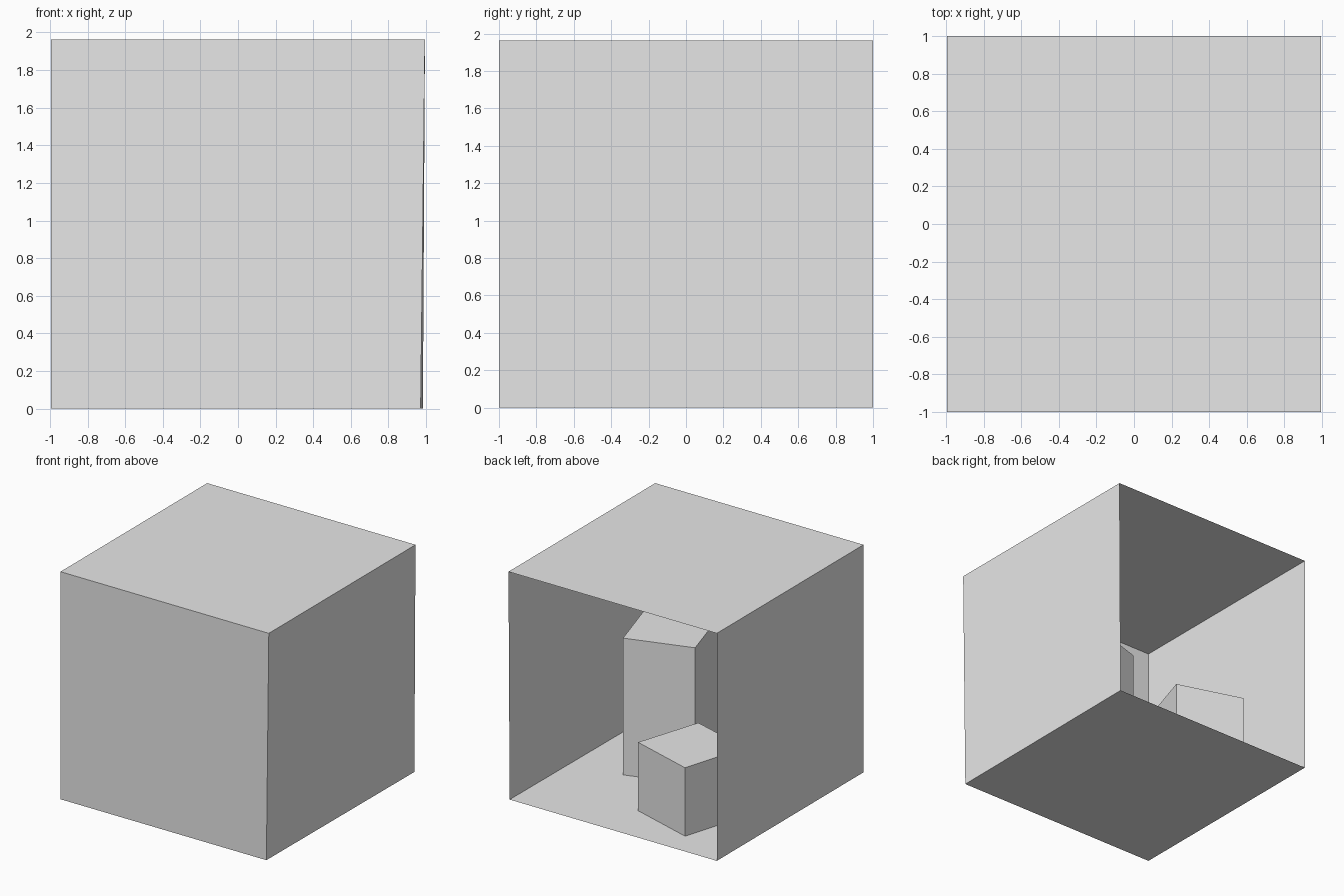
import bpy
import bmesh
from mathutils import Vector

if "Cube" in bpy.data.objects:
    bpy.data.objects.remove(bpy.data.objects["Cube"], do_unlink=True)

# One plain grey for everything
grey = bpy.data.materials.new("plain_grey")
grey.use_nodes = True
colour = (0.8, 0.8, 0.8, 1)
grey.diffuse_color = colour
grey.node_tree.nodes["Principled BSDF"].inputs["Base Color"].default_value = colour


def make_object(name, bm):
    mesh = bpy.data.meshes.new(name)
    bm.to_mesh(mesh)
    bm.free()
    mesh.materials.append(grey)
    obj = bpy.data.objects.new(name, mesh)
    bpy.context.collection.objects.link(obj)
    return obj


def panel(name, corners, facing):
    """Single-sheet wall whose normal points along facing."""
    bm = bmesh.new()
    face = bm.faces.new([bm.verts.new(c) for c in corners])
    face.normal_update()
    if face.normal.dot(Vector(facing)) < 0:
        face.normal_flip()
    return make_object(name, bm)


def block(name, footprint, height):
    """Upright block standing on the floor, open underneath."""
    bm = bmesh.new()
    low = [bm.verts.new((x, y, 0)) for x, y in footprint]
    high = [bm.verts.new((x, y, height)) for x, y in footprint]
    bm.faces.new(high)
    for i in range(len(low)):
        j = (i + 1) % len(low)
        bm.faces.new((low[i], low[j], high[j], high[i]))
    bmesh.ops.recalc_face_normals(bm, faces=bm.faces)
    return make_object(name, bm)


# Room corners: the left wall leans in slightly towards the floor
side, depth, top = 0.994, 1.0, 1.963
floor_fr, floor_fl = (-side, -depth, 0), (0.971, -depth, 0)
floor_br, floor_bl = (-side, depth, 0), (0.983, depth, 0)
top_fr, top_fl = (-side, -depth, top), (side, -depth, top)
top_br, top_bl = (-side, depth, top), (side, depth, top)

# Room shell, open at the back
panel("floor", (floor_fr, floor_fl, floor_bl, floor_br), (0, 0, 1))
panel("ceiling", (top_fr, top_fl, top_bl, top_br), (0, 0, -1))
panel("front_wall", (floor_fr, floor_fl, top_fl, top_fr), (0, 1, 0))
panel("right_wall", (floor_fr, floor_br, top_br, top_fr), (1, 0, 0))
panel("left_wall", (floor_fl, floor_bl, top_bl, top_fl), (-1, 0, 0))

# Turned blocks inside the room
block("short_block", ((-0.529, 0.768), (-0.701, 0.195), (-0.136, 0.027), (0.043, 0.592)), 0.59)
block("tall_block", ((0.519, 0.117), (-0.046, -0.059), (0.129, -0.631), (0.694, -0.452)), 1.18)
